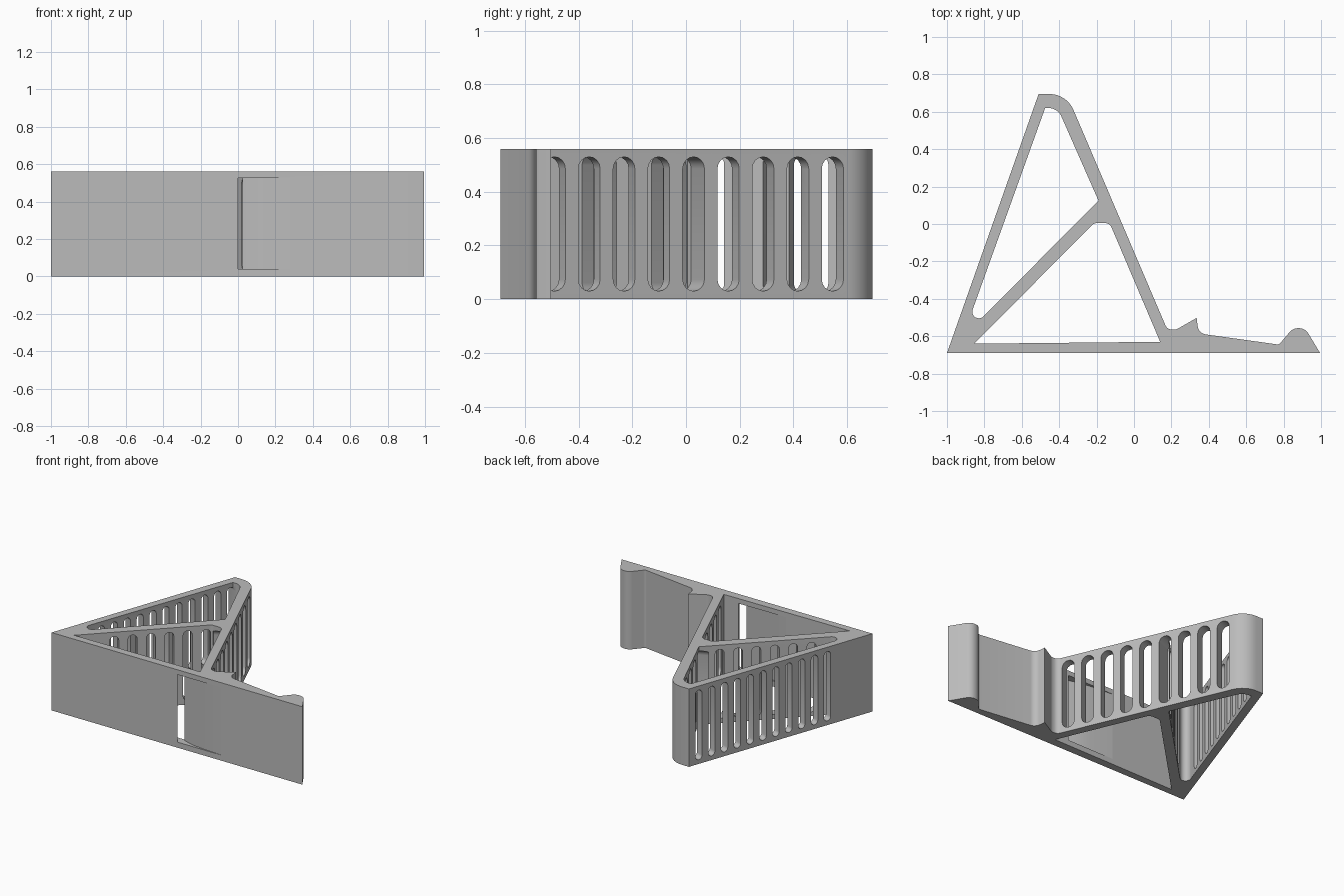
import bpy, bmesh, math
from mathutils import Vector

if "Cube" in bpy.data.objects:
    bpy.data.objects.remove(bpy.data.objects["Cube"], do_unlink=True)

HEIGHT = 0.56
grey = bpy.data.materials.new("plain grey")
grey.use_nodes = True
colour = (0.5, 0.5, 0.5, 1)
grey.diffuse_color = colour
grey.node_tree.nodes["Principled BSDF"].inputs["Base Color"].default_value = colour


def rounded(corners, steps=8):
    """Outline from (x, y, radius) corners, each filleted when radius > 0."""
    out = []
    for i, (x, y, r) in enumerate(corners):
        p = Vector((x, y))
        if r == 0:
            out.append(p)
            continue
        a = (Vector(corners[i - 1][:2]) - p).normalized()
        b = (Vector(corners[(i + 1) % len(corners)][:2]) - p).normalized()
        half = a.angle(b) / 2
        centre = p + (a + b).normalized() * r / math.sin(half)
        start = p + a * r / math.tan(half) - centre
        end = p + b * r / math.tan(half) - centre
        sweep = math.pi - 2 * half
        for k in range(steps + 1):
            t = k / steps
            out.append(centre + (start * math.sin((1 - t) * sweep)
                                 + end * math.sin(t * sweep)) / math.sin(sweep))
    return out


def extrude(bm, faces, offset):
    geo = bmesh.ops.extrude_face_region(bm, geom=faces)["geom"]
    bmesh.ops.translate(bm, vec=offset, verts=[g for g in geo if isinstance(g, bmesh.types.BMVert)])


def finish(bm, name):
    bmesh.ops.recalc_face_normals(bm, faces=bm.faces[:])
    mesh = bpy.data.meshes.new(name)
    bm.to_mesh(mesh)
    bm.free()
    obj = bpy.data.objects.new(name, mesh)
    bpy.context.collection.objects.link(obj)
    mesh.materials.append(grey)
    return obj


# Stand outline: base bar, end bump, hook, sloping back wall and rounded apex
outer = [(-1, -0.69, 0), (0.995, -0.69, 0), (0.915, -0.557, 0.06), (0.85, -0.557, 0.06),
         (0.775, -0.645, 0.02), (0.345, -0.585, 0.05), (0.335, -0.502, 0),
         (0.225, -0.565, 0.05), (0.178, -0.565, 0.04), (-0.36, 0.695, 0.14), (-0.51, 0.695, 0)]
upper_hole = [(-0.916, -0.606, 0.035), (-0.19, 0.125, 0), (-0.408, 0.62, 0.075), (-0.475, 0.62, 0)]
lower_hole = [(-0.855, -0.64, 0), (0.14, -0.63, 0), (-0.13, 0.005, 0.04), (-0.213, 0.005, 0.04)]

bm = bmesh.new()
edges = []
for loop in (outer, upper_hole, lower_hole):
    vs = [bm.verts.new((p.x, p.y, 0)) for p in rounded(loop)]
    edges += [bm.edges.new((vs[i - 1], vs[i])) for i in range(len(vs))]
bmesh.ops.triangle_fill(bm, edges=edges, use_beauty=True, normal=(0, 0, 1))
extrude(bm, bm.faces[:], Vector((0, 0, HEIGHT)))
stand = finish(bm, "stand")

# Vent slots and cable passage
bm = bmesh.new()


def slot(centre, along, width, depth):
    """Upright stadium slot cut square to a wall."""
    along = Vector((along[0], along[1], 0)).normalized()
    normal = along.cross(Vector((0, 0, 1)))
    r = width / 2
    ring = []
    for base, mid in ((0, 0.53 - r), (math.pi, 0.03 + r)):
        for k in range(9):
            a = base + math.pi * k / 8
            ring.append(Vector((*centre, mid + r * math.sin(a))) + along * r * math.cos(a) - normal * depth / 2)
    extrude(bm, [bm.faces.new([bm.verts.new(p) for p in ring])], normal * depth)


def slot_row(first, last, count, width, depth):
    a, b = Vector(first), Vector(last)
    for i in range(count):
        slot(a.lerp(b, i / (count - 1)), b - a, width, depth)


slot_row((0.11, -0.505), (-0.334, 0.53), 9, 0.088, 0.17)    # sloping wall
slot_row((-0.505, 0.61), (-0.85, -0.36), 11, 0.053, 0.12)   # long wall
slot_row((-0.69, -0.43), (-0.26, 0.0), 6, 0.06, 0.13)       # diagonal brace

# Slanted passage with a ramp fading out on each side of the base bar
passage = [(0, -0.72), (0, -0.688), (-0.03, -0.68), (-0.09, -0.663), (-0.18, -0.649), (-0.35, -0.636),
           (-0.35, -0.6), (0.025, -0.6), (0.025, -0.642), (0.055, -0.653), (0.11, -0.668),
           (0.2, -0.681), (0.39, -0.692), (0.39, -0.72)]
face = bm.faces.new([bm.verts.new((x, y, 0.04)) for x, y in passage])
extrude(bm, [face], Vector((0, 0, 0.485)))
cutters = finish(bm, "slot_cutters")
cutters.hide_render = True

cut = stand.modifiers.new("slots", "BOOLEAN")
cut.operation = "DIFFERENCE"
cut.solver = "EXACT"
cut.object = cutters

# Bake the cut, then shade the rounded surfaces smooth
graph = bpy.context.evaluated_depsgraph_get()
baked = bpy.data.meshes.new_from_object(stand.evaluated_get(graph))
stand.modifiers.clear()
stand.data = baked
bpy.data.objects.remove(cutters, do_unlink=True)
bpy.ops.object.select_all(action="DESELECT")
stand.select_set(True)
bpy.context.view_layer.objects.active = stand
bpy.ops.object.shade_smooth_by_angle(angle=math.radians(30))
